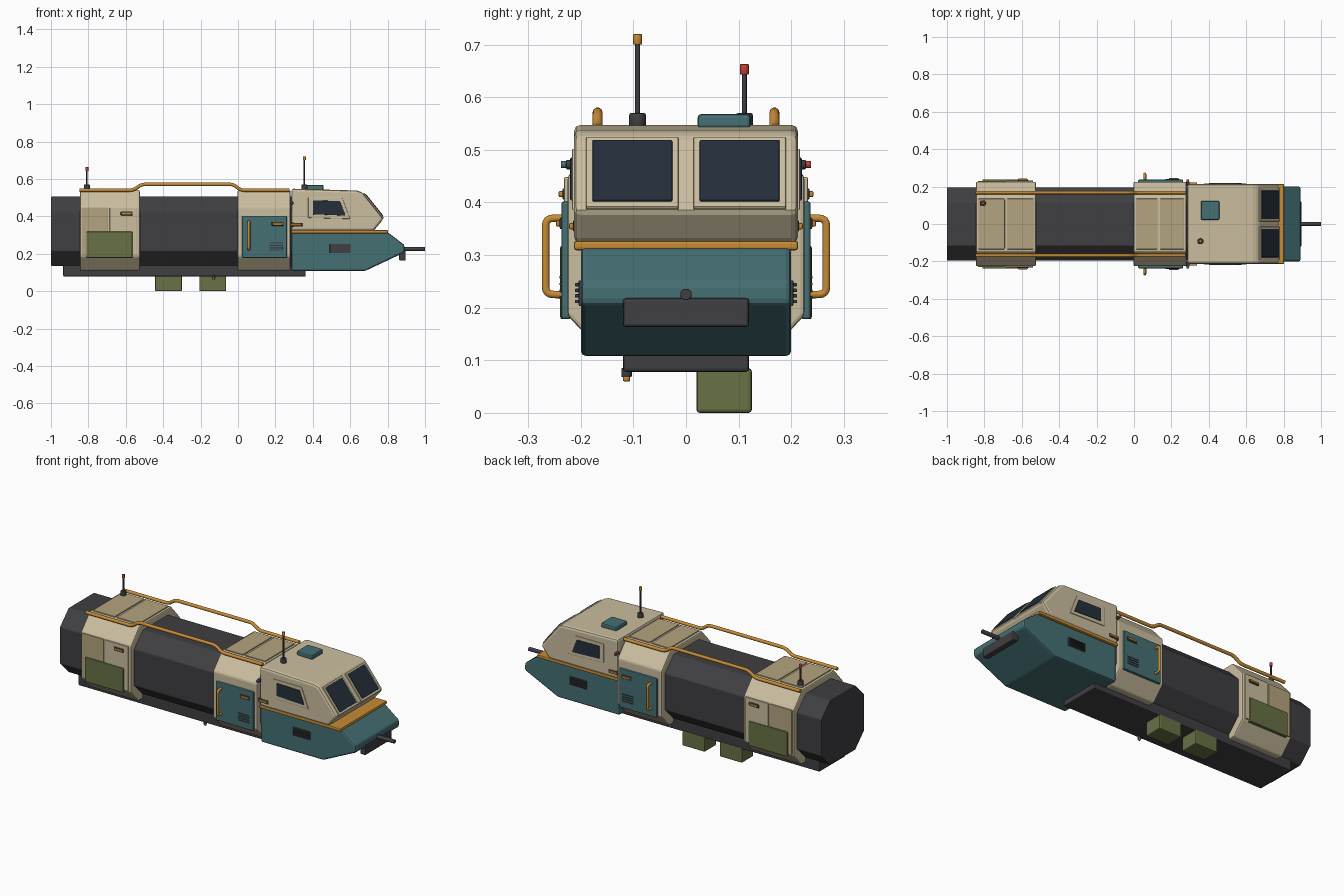
import bpy, bmesh, math
from mathutils import Vector

if "Cube" in bpy.data.objects:
    bpy.data.objects.remove(bpy.data.objects["Cube"])

COL = {
    "dark": (0.05, 0.05, 0.056), "beige": (0.60, 0.52, 0.35), "tan": (0.46, 0.37, 0.21),
    "teal": (0.06, 0.16, 0.175), "orange": (0.57, 0.26, 0.035), "green": (0.135, 0.165, 0.06),
    "glass": (0.018, 0.028, 0.042), "red": (0.55, 0.05, 0.04),
}
MATS = {}
for key, c in COL.items():
    MATS[key] = bpy.data.materials.new(key)
    MATS[key].diffuse_color = (*c, 1)


def finish(name, bm, col, bevel=0.0, segs=2):
    bmesh.ops.recalc_face_normals(bm, faces=bm.faces)
    me = bpy.data.meshes.new(name)
    bm.to_mesh(me)
    bm.free()
    ob = bpy.data.objects.new(name, me)
    bpy.context.collection.objects.link(ob)
    me.materials.append(MATS[col])
    if bevel:
        m = ob.modifiers.new("bevel", "BEVEL")
        m.width, m.segments, m.limit_method = bevel, segs, "ANGLE"
        m.angle_limit = math.radians(25)
    return ob


def prism(name, pts, lo, hi, axis, col, bevel=0.0):
    """Extrude a profile: axis x takes (y, z) points, axis y takes (x, z) points."""
    bm = bmesh.new()
    put = (lambda p, d: (d, p[0], p[1])) if axis == "x" else (lambda p, d: (p[0], d, p[1]))
    a = [bm.verts.new(put(p, lo)) for p in pts]
    b = [bm.verts.new(put(p, hi)) for p in pts]
    bm.faces.new(a)
    bm.faces.new(b)
    for i in range(len(pts)):
        j = (i + 1) % len(pts)
        bm.faces.new((a[i], a[j], b[j], b[i]))
    return finish(name, bm, col, bevel)


def box(name, x0, x1, y0, y1, z0, z1, col, bevel=0.004):
    return prism(name, [(x0, z0), (x1, z0), (x1, z1), (x0, z1)], y0, y1, "y", col, bevel)


def rod(name, p, q, r, col, bevel=0.0):
    p, q = Vector(p), Vector(q)
    bm = bmesh.new()
    bmesh.ops.create_cone(bm, cap_ends=True, segments=16, radius1=r, radius2=r, depth=(q - p).length)
    bm.transform((q - p).to_track_quat("Z", "Y").to_matrix().to_4x4())
    bmesh.ops.translate(bm, verts=bm.verts, vec=(p + q) / 2)
    for f in bm.faces:
        f.smooth = len(f.verts) == 4
    return finish(name, bm, col, bevel)


def tube(name, pts, r, col, fillet=0.025):
    """Bent tube with rounded corners, made as a mesh from a curve."""
    pts = [Vector(p) for p in pts]
    path = [pts[0]]
    for a, b, c in zip(pts, pts[1:], pts[2:]):
        s = b + (a - b).normalized() * fillet
        e = b + (c - b).normalized() * fillet
        path += [s.lerp(b, t).lerp(b.lerp(e, t), t) for t in (0, .25, .5, .75, 1)]
    path.append(pts[-1])
    cu = bpy.data.curves.new(name, "CURVE")
    cu.dimensions, cu.bevel_depth, cu.bevel_resolution, cu.use_fill_caps = "3D", r, 3, True
    sp = cu.splines.new("POLY")
    sp.points.add(len(path) - 1)
    for point, v in zip(sp.points, path):
        point.co = (*v, 1)
    tmp = bpy.data.objects.new(name + "_path", cu)
    bpy.context.collection.objects.link(tmp)
    bpy.context.view_layer.update()
    me = bpy.data.meshes.new_from_object(tmp.evaluated_get(bpy.context.evaluated_depsgraph_get()))
    bpy.data.objects.remove(tmp)
    me.materials.clear()
    me.materials.append(MATS[col])
    ob = bpy.data.objects.new(name, me)
    bpy.context.collection.objects.link(ob)
    return ob


def mirrored(half):
    return half + [(-y, z) for y, z in reversed(half)]


# Octagonal core tube and keel plate
prism("core_tube", mirrored([(0.115, 0.135), (0.195, 0.215), (0.195, 0.425), (0.115, 0.505)]),
      -1, 0.30, "x", "dark", 0.004)
box("keel_plate", -0.935, 0.362, -0.12, 0.12, 0.078, 0.14, "dark", 0.006)

# Two wrapped body modules with raised roof panels
section = mirrored([(0.155, 0.11), (0.225, 0.185), (0.225, 0.45), (0.145, 0.54)])
for name, x0, x1, split in (("rear_module", -0.845, -0.525, -0.685), ("front_module", -0.003, 0.28, 0.132)):
    prism(name, section, x0, x1, "x", "beige", 0.007)
    for i, (a, b) in enumerate(((x0 + 0.014, split - 0.006), (split + 0.006, x1 - 0.012))):
        box(f"{name}_roof_panel_{i}", a, b, -0.135, 0.135, 0.53, 0.546, "tan", 0.003)

# Cab: lower hull, sill shelf and upper cabin
prism("lower_hull", [(0.285, 0.108), (0.68, 0.108), (0.89, 0.207), (0.89, 0.247), (0.80, 0.315), (0.285, 0.315)],
      -0.2, 0.2, "y", "teal", 0.01)
box("sill_shelf", 0.285, 0.802, -0.213, 0.213, 0.309, 0.327, "orange", 0.005)
prism("upper_cabin", [(0.285, 0.322), (0.725, 0.322), (0.778, 0.386), (0.665, 0.528), (0.635, 0.538), (0.285, 0.548)],
      -0.213, 0.213, "y", "beige", 0.013)


# Windscreen frames and panes lie on the sloped front
def on_slope(z0, z1, out):
    lx = lambda z: 0.778 - (z - 0.386) * 0.113 / 0.142
    n = (0.782 * out, 0.623 * out)
    return [(lx(z0) - 0.01, z0 - 0.008), (lx(z0) + n[0], z0 + n[1]), (lx(z1) + n[0], z1 + n[1]), (lx(z1) - 0.01, z1 - 0.008)]


for s, side in ((-1, "near"), (1, "far")):
    def flank(y0, y1):
        return sorted((s * y0, s * y1))

    prism(f"windscreen_frame_{side}", on_slope(0.388, 0.522, 0.006), *flank(0.014, 0.19), "y", "beige", 0.003)
    prism(f"windscreen_pane_{side}", on_slope(0.398, 0.514, 0.010), *flank(0.026, 0.178), "y", "glass", 0.003)

    # Side windows
    prism(f"side_window_frame_{side}", [(0.375, 0.392), (0.60, 0.386), (0.556, 0.502), (0.375, 0.502)],
          *flank(0.205, 0.217), "y", "beige", 0.003)
    prism(f"side_window_pane_{side}", [(0.40, 0.411), (0.575, 0.404), (0.545, 0.482), (0.40, 0.485)],
          *flank(0.205, 0.220), "y", "glass", 0.002)

    # Hull vent with slats
    box(f"hull_vent_{side}", 0.49, 0.602, *flank(0.195, 0.204), 0.203, 0.252, "dark", 0.002)
    for i in range(4):
        z = 0.212 + i * 0.0105
        box(f"hull_vent_slat_{side}_{i}", 0.498, 0.594, *flank(0.2, 0.211), z - 0.003, z + 0.003, "dark", 0.001)

    # Door with grab bar, latch and louvres
    box(f"door_{side}", 0.022, 0.262, *flank(0.22, 0.237), 0.178, 0.402, "teal", 0.005)
    tube(f"grab_bar_{side}", [(0.058, s * 0.23, 0.225), (0.058, s * 0.267, 0.225),
                              (0.058, s * 0.267, 0.37), (0.058, s * 0.23, 0.37)], 0.0075, "orange", 0.015)
    for i in range(4):
        z = 0.219 + i * 0.013
        box(f"door_louvre_{side}_{i}", 0.168, 0.24, *flank(0.23, 0.240), z - 0.003, z + 0.003, "dark", 0.001)

    # Small latches: dark backing with orange pull
    for part, x, y, z in (("door_latch", 0.212, 0.236, 0.36), ("cab_latch", 0.312, 0.211, 0.355),
                          ("rear_latch", -0.595, 0.231, 0.416)):
        box(f"{part}_back_{side}", x - 0.032, x + 0.032, *flank(y - 0.01, y + 0.004), z - 0.011, z + 0.011, "dark", 0.003)
        box(f"{part}_pull_{side}", x - 0.026, x + 0.026, *flank(y, y + 0.011), z - 0.006, z + 0.006, "orange", 0.003)

    # Rear module side panels and green storage plate
    box(f"rear_side_panel_{side}", -0.835, -0.695, *flank(0.22, 0.230), 0.19, 0.448, "tan", 0.003)
    box(f"rear_side_door_{side}", -0.686, -0.54, *flank(0.22, 0.232), 0.19, 0.448, "beige", 0.003)
    box(f"storage_plate_{side}", -0.81, -0.565, *flank(0.22, 0.239), 0.178, 0.318, "green", 0.004)

    # Position lamps
    rod(f"side_lamp_stem_{side}", (0.288, s * 0.205, 0.472), (0.288, s * 0.228, 0.472), 0.009, "dark", 0.002)
    rod(f"side_lamp_{side}", (0.288, s * 0.225, 0.472), (0.288, s * 0.238, 0.472), 0.007, "teal" if s < 0 else "red", 0.002)

    # Roof rails
    y = s * 0.168
    tube(f"roof_rail_{side}", [(-0.848, y, 0.54), (-0.56, y, 0.54), (-0.515, y, 0.571),
                               (-0.025, y, 0.571), (0.015, y, 0.54), (0.275, y, 0.54)], 0.0095, "orange", 0.02)

# Nose bumper and probe
box("nose_bumper", 0.862, 0.896, -0.12, 0.12, 0.163, 0.218, "dark", 0.006)
rod("nose_probe", (0.87, 0, 0.225), (1.0, 0, 0.225), 0.011, "dark", 0.002)

# Roof hatch and antennas
box("roof_hatch", 0.358, 0.457, 0.022, 0.123, 0.54, 0.568, "teal", 0.007)
for name, x, y, z0, z1, col in (("front_antenna", 0.355, -0.092, 0.54, 0.72, "orange"),
                                ("rear_antenna", -0.808, 0.111, 0.54, 0.663, "red")):
    rod(name + "_base", (x, y, z0), (x, y, z0 + 0.03), 0.016, "dark", 0.004)
    rod(name + "_mast", (x, y, z0), (x, y, z1 - 0.01), 0.0045, "dark")
    rod(name + "_tip", (x, y, z1 - 0.02), (x, y, z1), 0.0085, col, 0.002)

# Underslung tanks and belly lamp
for i, x in enumerate((-0.372, -0.135)):
    box(f"belly_tank_{i}", x - 0.072, x + 0.072, 0.02, 0.125, 0.0, 0.085, "green", 0.006)
rod("belly_lamp_stem", (-0.13, -0.113, 0.068), (-0.13, -0.113, 0.085), 0.010, "dark", 0.002)
rod("belly_lamp", (-0.13, -0.113, 0.060), (-0.13, -0.113, 0.07), 0.007, "orange", 0.002)

for m in bpy.data.materials:
    if m.users and not m.is_grease_pencil:
        m.use_nodes = True
        m.node_tree.nodes["Principled BSDF"].inputs["Base Color"].default_value = m.diffuse_color
